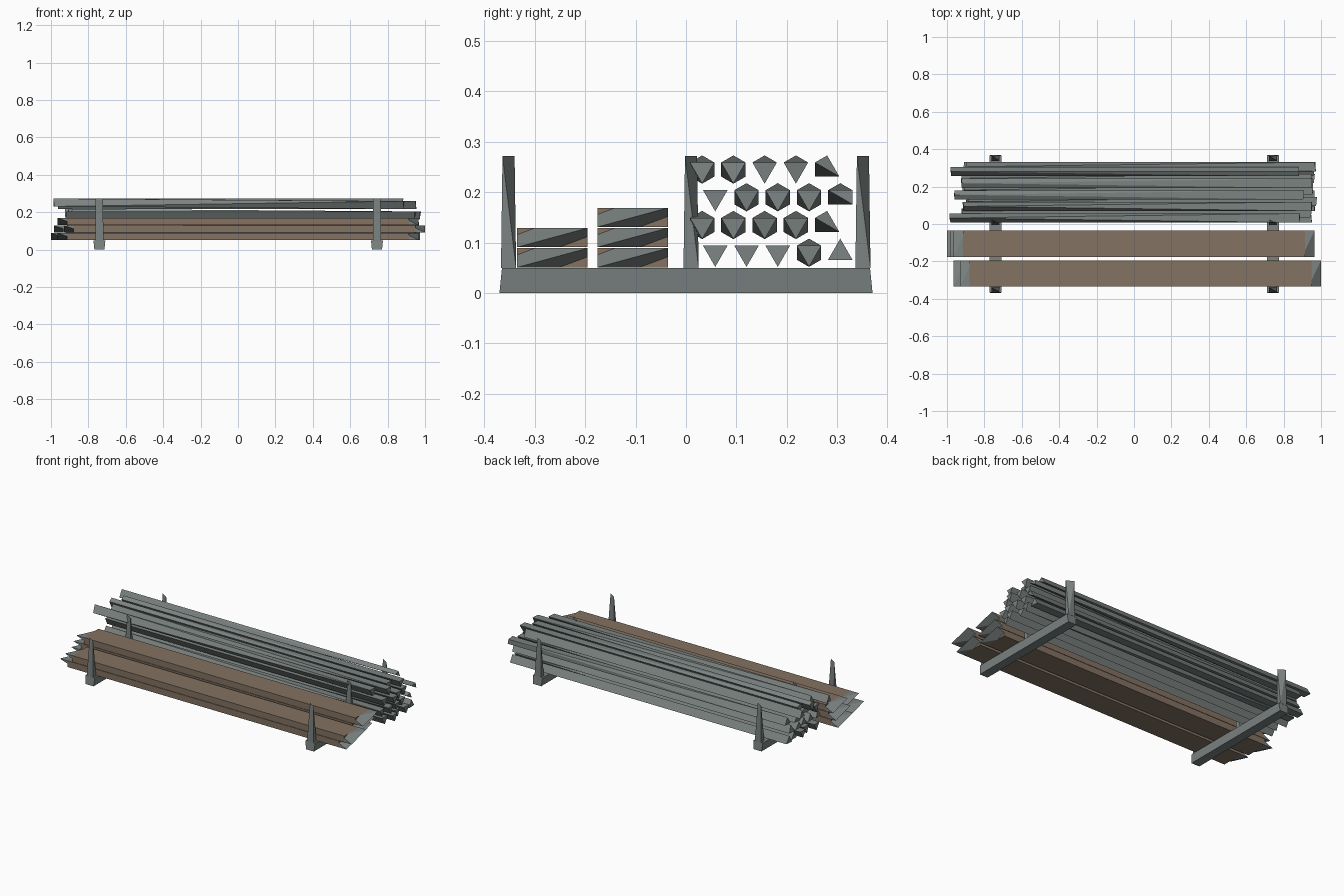
import bpy, bmesh, math, random

random.seed(4)
if "Cube" in bpy.data.objects:
    bpy.data.objects.remove(bpy.data.objects["Cube"])


def material(name, rgb):
    m = bpy.data.materials.new(name)
    m.use_nodes = True
    m.diffuse_color = (*rgb, 1)
    m.node_tree.nodes["Principled BSDF"].inputs["Base Color"].default_value = (*rgb, 1)
    return m


GREY = material("grey", (0.2, 0.228, 0.222))
BROWN = material("wood brown", (0.228, 0.168, 0.122))


def finish(name, bm, *mats):
    bmesh.ops.recalc_face_normals(bm, faces=bm.faces)
    mesh = bpy.data.meshes.new(name)
    bm.to_mesh(mesh)
    bm.free()
    for m in mats:
        mesh.materials.append(m)
    bpy.context.collection.objects.link(bpy.data.objects.new(name, mesh))


def floor_beam(name, x):
    """Beam that leans in lengthwise towards the top and narrows underneath."""
    bm = bmesh.new()
    bmesh.ops.create_cube(bm, size=2)
    for v in bm.verts:
        hx, hy = (0.032, 0.365) if v.co.z > 0 else (0.027, 0.37)
        v.co = (x + v.co.x * hx, v.co.y * hy, 0.05 if v.co.z > 0 else 0)
    finish(name, bm, GREY)


def post(name, x, y):
    """Upright wedge: square foot rising to a diagonal top edge."""
    bm = bmesh.new()
    for sx in (-1, 1):
        for sy in (-1, 1):
            bm.verts.new((x + sx * 0.021, y + sy * 0.015, 0.05))
        bm.verts.new((x + sx * 0.02, y - sx * 0.012, 0.272))
    bmesh.ops.convex_hull(bm, input=bm.verts)
    finish(name, bm, GREY)


def plank(name, xc, y0, y1, z0, z1, half=0.965, tip=0.05):
    """Brown board with grey broken ends: a diagonal ridge beyond cut corners."""
    bm = bmesh.new()
    rims = []
    for s in (-1, 1):
        def point(u, w, out=0.0):
            """Point at width fraction u and height fraction w, as seen facing the end."""
            y = (y0 + y1) / 2 + s * (u - 0.5) * (y1 - y0)
            return bm.verts.new((xc + s * (half - tip + out), y, z0 + w * (z1 - z0)))
        ul, ur, lr, ll = point(0, 1), point(1, 1), point(1, 0), point(0, 0)
        p, q = point(0.25, 1), point(0, 0.65)
        r, t = point(0.6, 0), point(1, 0.55)
        tip_high, tip_low = point(1, 1, tip), point(0, 0, tip)
        # bare wood at the two cut corners
        for corner in ((ul, p, q), (lr, r, t)):
            bm.faces.new(corner).material_index = 1
        # grey flanks of the ridge
        for grey in ((p, ur, tip_high), (p, tip_high, tip_low, q), (q, tip_low, ll),
                     (r, ll, tip_low), (r, tip_low, tip_high, t), (t, tip_high, ur)):
            bm.faces.new(grey)
        # matching order round both rims
        rims.append((ul, p, ur, t, lr, r, ll, q) if s > 0 else (ur, p, ul, q, ll, r, lr, t))
    for i in range(8):
        j = (i + 1) % 8
        f = bm.faces.new((rims[0][i], rims[0][j], rims[1][j], rims[1][i]))
        f.material_index = 1
    finish(name, bm, GREY, BROWN)


def rod(name, xc, y, z, back_corners, front_corners, radius=0.028, half=0.938):
    """Faceted bar spanning chosen hexagon corners at each end."""
    bm = bmesh.new()
    for s, corners in ((-1, back_corners), (1, front_corners)):
        for k in corners:
            a = math.radians(90 - 60 * k)
            x = xc + s * (half - random.uniform(0, 0.01))
            bm.verts.new((x, y + radius * math.cos(a), z + radius * math.sin(a)))
    bmesh.ops.convex_hull(bm, input=bm.verts)
    finish(name, bm, GREY)


# Two racks: floor beam and three upright posts each
for side, x in (("right", -0.741), ("left", 0.743)):
    floor_beam(f"{side}_floor_beam", x)
    for place, y in (("front", -0.352), ("middle", 0.01), ("back", 0.351)):
        post(f"{side}_{place}_post", x, y)

# Plank stacks: each entry is the lengthwise shift of one layer
for stack, y0, shifts in (("front", -0.335, (0.0, 0.035)), ("rear", -0.176, (-0.035, -0.02, 0.0))):
    for i, shift in enumerate(shifts):
        z = 0.051 + 0.04 * i
        plank(f"{stack}_plank_{i + 1}", shift, y0, y0 + 0.14, z, z + 0.038)

# Rod pile: corner sets at the two ends
UP, DOWN = (0, 2, 4), (1, 3, 5)
SHAPES = {
    "H": (UP, DOWN),
    "D": (DOWN, DOWN),
    "U": (UP, UP),
    "K": ((0, 1, 3, 5), DOWN),
    "W": (UP, (0, 2, 5)),
    "P": (UP, (1, 2, 5)),
}
for row, pattern in enumerate(("DDDHU", "HHHHW", "DHHHP", "HHKKW")):
    for col, shape in enumerate(pattern):
        y = (0.058 if row % 2 == 0 else 0.032) + 0.062 * col
        shift = random.uniform(0.005, 0.045)
        if row == 3:
            shift = (-0.05, 0.02, -0.025, 0.015, -0.05)[col]
        rod(f"rod_{row + 1}_{col + 1}", shift, y, 0.08 + 0.055 * row, *SHAPES[shape])
